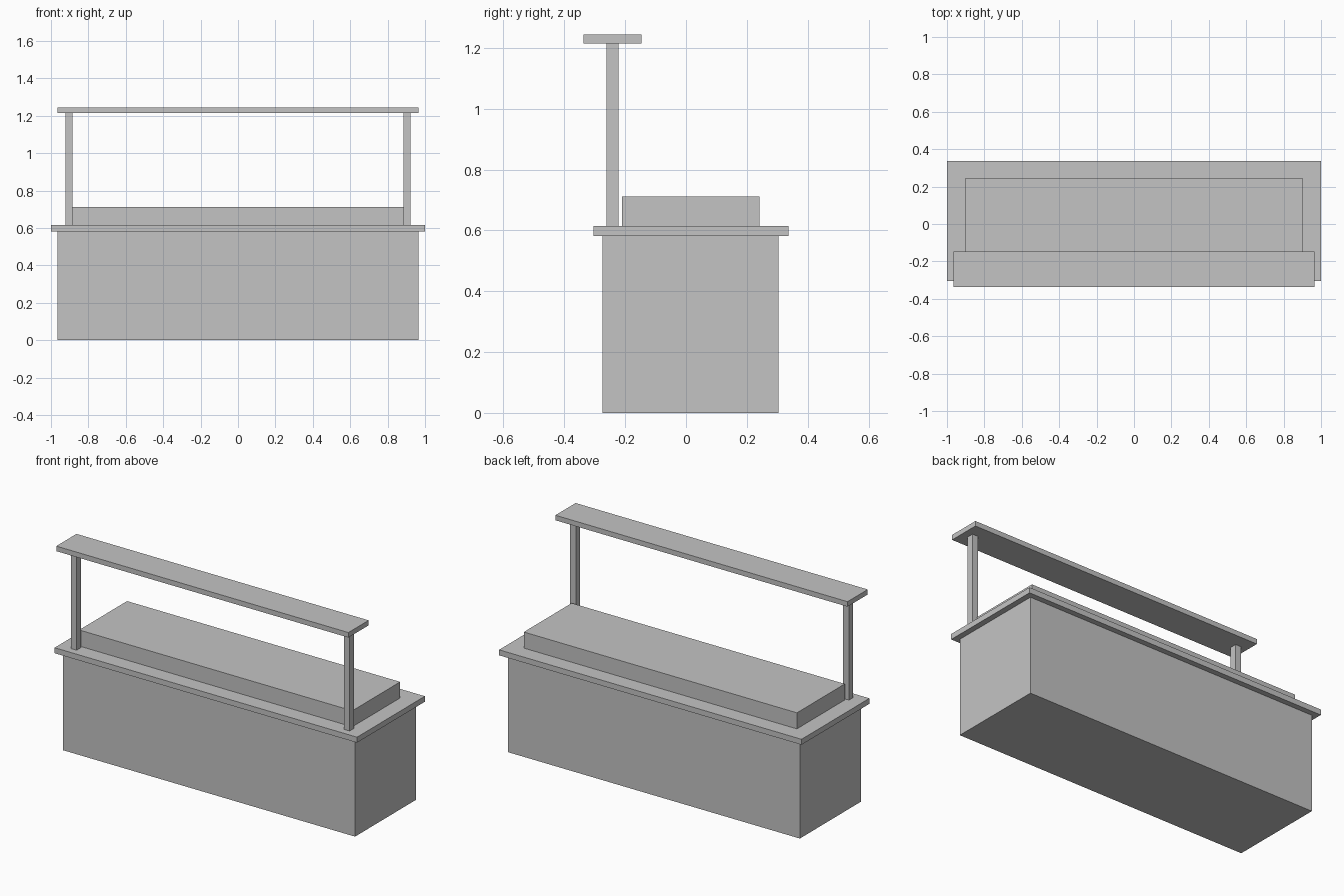
import bpy

old = bpy.data.objects.get("Cube")
if old:
    bpy.data.objects.remove(old, do_unlink=True)

# Single plain grey for the whole counter
grey = bpy.data.materials.new("plain_grey")
grey.use_nodes = True
colour = (0.55, 0.55, 0.55, 1)
grey.diffuse_color = colour
grey.node_tree.nodes["Principled BSDF"].inputs["Base Color"].default_value = colour


def box(name, xs, ys, zs):
    """Box spanning the given (min, max) range on each axis."""
    spans = (xs, ys, zs)
    bpy.ops.mesh.primitive_cube_add(size=1, location=[sum(s) / 2 for s in spans])
    obj = bpy.context.object
    obj.name = name
    obj.scale = [s[1] - s[0] for s in spans]
    bpy.ops.object.transform_apply(location=False, rotation=False, scale=True)
    obj.data.materials.append(grey)
    return obj


# Cabinet, worktop and raised well
box("cabinet", (-0.966, 0.966), (-0.274, 0.304), (0, 0.582))
box("worktop", (-1, 1), (-0.304, 0.337), (0.582, 0.615))
box("raised_well", (-0.903, 0.903), (-0.21, 0.242), (0.615, 0.711))

# Overhead shelf on two posts
for name, side in (("left_post", 1), ("right_post", -1)):
    box(name, sorted((side * 0.884, side * 0.922)), (-0.262, -0.222), (0.615, 1.214))
box("overhead_shelf", (-0.966, 0.966), (-0.337, -0.146), (1.214, 1.244))
